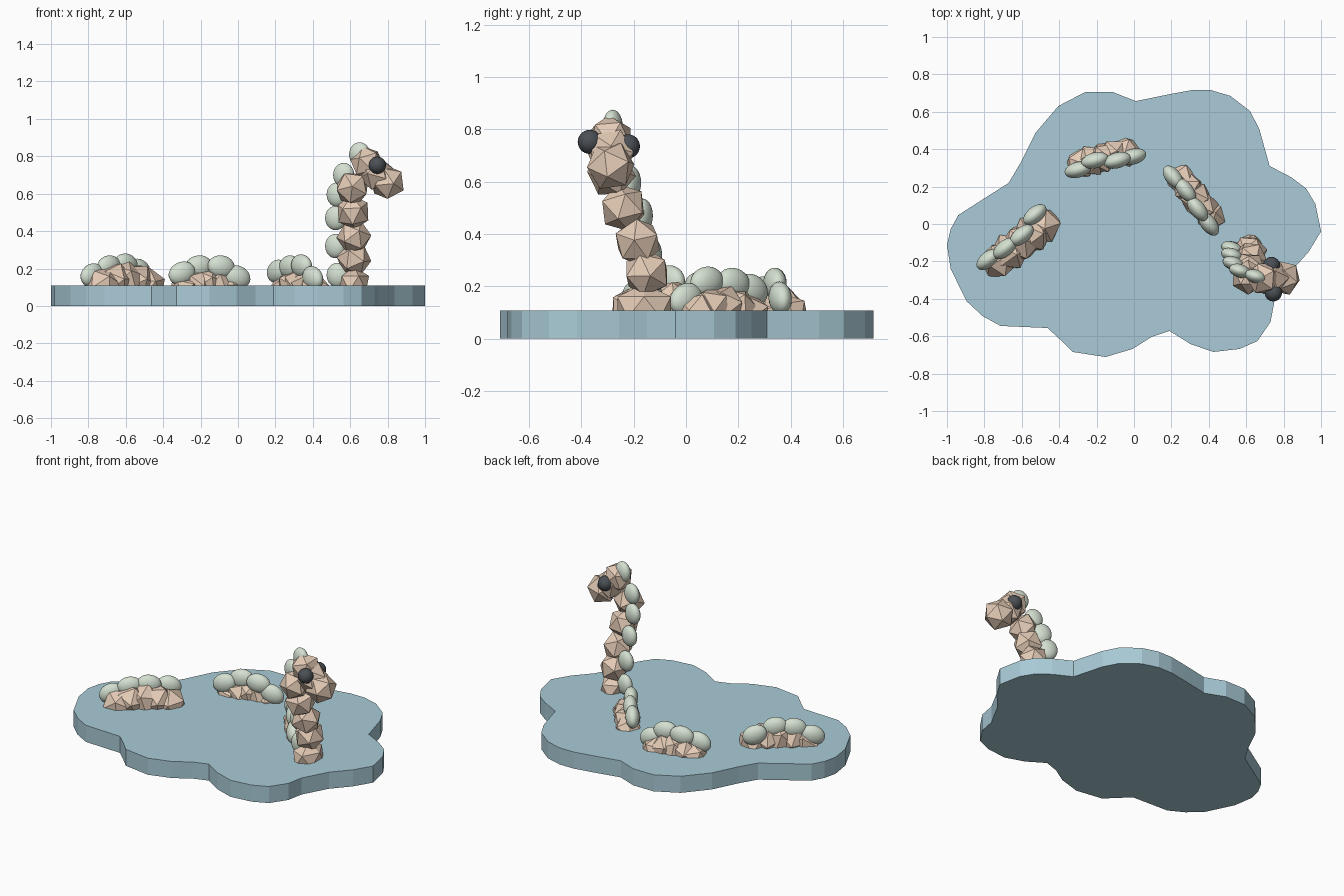
import bpy, bmesh, math, random
from mathutils import Vector

if "Cube" in bpy.data.objects:
    bpy.data.objects.remove(bpy.data.objects["Cube"])

random.seed(4)


def material(name, rgb):
    m = bpy.data.materials.new(name)
    m.diffuse_color = (*rgb, 1)
    m.use_nodes = True
    m.node_tree.nodes["Principled BSDF"].inputs["Base Color"].default_value = m.diffuse_color
    return m


WATER = material("water_blue", (0.40, 0.60, 0.68))
SKIN = material("skin_tan", (0.78, 0.60, 0.47))
FIN = material("fin_green", (0.66, 0.75, 0.64))
DARK = material("eye_dark", (0.07, 0.08, 0.09))


def segment(name, loc, size):
    """Faceted 20-sided body lump."""
    bpy.ops.mesh.primitive_ico_sphere_add(subdivisions=1, radius=1, location=loc)
    o = bpy.context.object
    o.name = name
    o.scale = size if isinstance(size, tuple) else (size,) * 3
    if not isinstance(size, tuple):
        o.rotation_euler = [random.uniform(0, 6.28) for _ in range(3)]
    o.data.materials.append(SKIN)


def ellipsoid(name, loc, size, mat, yaw=0, pitch=0):
    """Smooth rounded plate or eye."""
    bpy.ops.mesh.primitive_uv_sphere_add(segments=24, ring_count=14, radius=1, location=loc)
    o = bpy.context.object
    o.name = name
    o.scale = size
    o.rotation_euler = (0, pitch, yaw)
    bpy.ops.object.shade_smooth()
    o.data.materials.append(mat)


# Water slab: lobed outline extruded upward
outline = [
    (-.26, .706), (-.115, .706), (.01, .657), (.195, .695), (.31, .716), (.41, .716),
    (.515, .685), (.62, .604), (.67, .508), (.70, .40), (.725, .31), (.84, .25),
    (.92, .19), (.97, .107), (1.0, -.04), (.933, -.15), (.837, -.257), (.75, -.417),
    (.73, -.524), (.66, -.626), (.564, -.668), (.425, -.684), (.302, -.642), (.19, -.572),
    (.094, -.604), (-.008, -.668), (-.152, -.711), (-.329, -.684), (-.398, -.615),
    (-.462, -.556), (-.714, -.545), (-.81, -.492), (-.896, -.412), (-.98, -.24),
    (-1.0, -.112), (-.98, -.027), (-.939, .048), (-.805, .134), (-.671, .219),
    (-.607, .326), (-.527, .487), (-.404, .631)]
bm = bmesh.new()
face = bm.faces.new([bm.verts.new((x, y, 0)) for x, y in outline])
ext = bmesh.ops.extrude_face_region(bm, geom=[face])
bmesh.ops.translate(bm, verts=[v for v in ext["geom"] if isinstance(v, bmesh.types.BMVert)],
                    vec=(0, 0, 0.108))
bmesh.ops.recalc_face_normals(bm, faces=bm.faces)
mesh = bpy.data.meshes.new("water_base")
bm.to_mesh(mesh)
mesh.materials.append(WATER)
bpy.context.collection.objects.link(bpy.data.objects.new("water_base", mesh))

# Body humps: centre, heading, half length, radius, back plate positions
humps = [
    ((-.605, -.10), 39, .15, .105, [(-.78, -.19, .165), (-.69, -.13, .21), (-.60, -.06, .22), (-.53, .05, .19)]),
    ((-.165, .355), 15, .125, .088, [(-.30, .29, .175), (-.21, .34, .21), (-.09, .34, .21), (-.005, .36, .155)]),
    ((.33, .14), -52, .125, .088, [(.21, .25, .185), (.275, .18, .21), (.34, .08, .215), (.40, 0, .15)])]
for h, ((cx, cy), deg, half, r, plates) in enumerate(humps, 1):
    a = math.radians(deg)
    for i in range(5):
        t = i / 2 - 1
        segment(f"hump_{h}_segment_{i + 1}",
                (cx + half * t * math.cos(a), cy + half * t * math.sin(a), r + .033 * (1 - t * t)), r)
    for i, p in enumerate(plates):
        ellipsoid(f"hump_{h}_plate_{i + 1}", p, (.075, .042, .06), FIN, a, (-.4, -.15, .15, .4)[i])

# Neck rising out of the water
segment("neck_root", (.62, -.16, .12), (.09, .12, .09))
neck = [(.62, -.15, .25), (.62, -.185, .37), (.615, -.24, .50), (.61, -.285, .63)]
for i, p in enumerate(neck):
    segment(f"neck_segment_{i + 1}", p, .094)

# Head bending forward and down to the snout
segment("head_crown", (.69, -.29, .765), .092)
segment("head_middle", (.735, -.288, .71), .098)
segment("snout", (.80, -.288, .66), .096)

# Plates along the back of the neck
for i, p in enumerate([(.53, -.13, .165), (.522, -.13, .32), (.522, -.165, .47),
                       (.53, -.21, .595), (.565, -.25, .70), (.65, -.28, .81)]):
    ellipsoid(f"neck_plate_{i + 1}", p, (.058, .036, .065), FIN, -.3)

# Eyes on both sides of the head
for side, p in (("right", (.745, -.368, .752)), ("left", (.735, -.222, .735))):
    ellipsoid(f"eye_{side}", p, (.046, .046, .046), DARK)
